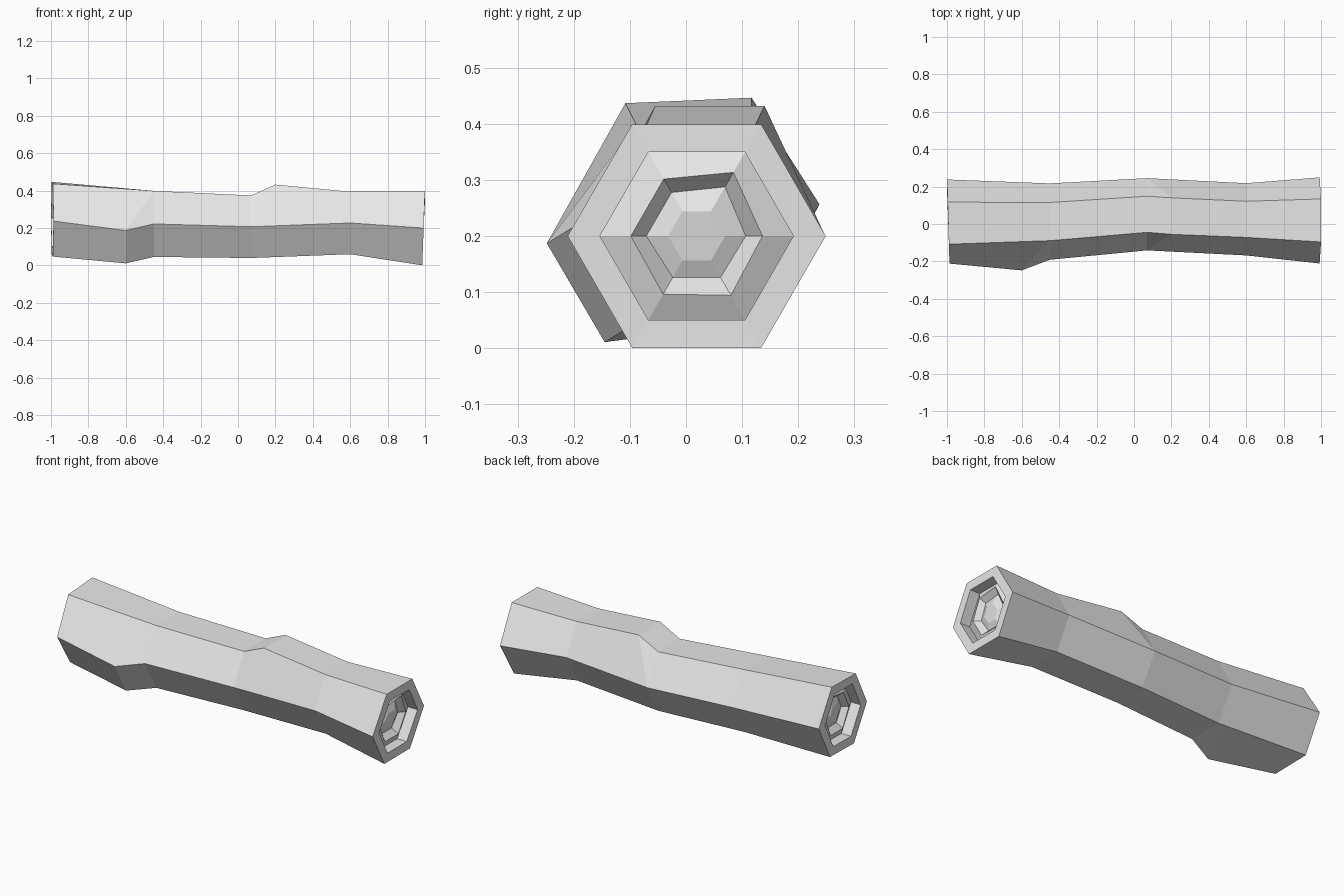
import bpy
import bmesh
from math import cos, sin, pi, radians

cube = bpy.data.objects.get("Cube")
if cube:
    bpy.data.objects.remove(cube, do_unlink=True)

SIDES = 6

# Single pale grey material
grey = bpy.data.materials.new("pale grey")
grey.use_nodes = True
colour = (0.8, 0.8, 0.8, 1.0)
grey.diffuse_color = colour
grey.node_tree.nodes["Principled BSDF"].inputs["Base Color"].default_value = colour


def hexagon(x, y, z, radius, turn=0.0):
    """Cross-section in the y-z plane, starting at the back corner."""
    angles = [i * 2 * pi / SIDES + radians(turn) for i in range(SIDES)]
    return [(x, y + radius * cos(a), z + radius * sin(a)) for a in angles]


def with_knot(ring, corners):
    """Copy a ring, pulling only some corners out into a knot."""
    return [corners.get(i, p) for i, p in enumerate(ring)]


def end_step(rim, scales, depth):
    """Scale each corner of a rim towards its centre and push it along x."""
    centre = [sum(p[k] for p in rim) / SIDES for k in range(3)]
    return [(c[0] + depth,
             centre[1] + (c[1] - centre[1]) * s,
             centre[2] + (c[2] - centre[2]) * s)
            for c, s in zip(rim, scales)]


def end_recess(rim, inward):
    """Stepped growth-ring recess sunk into one end."""
    outer = [0.75] * SIDES
    ridge = [0.51, 0.57, 0.51, 0.51, 0.52, 0.53]
    groove = [0.38, 0.44, 0.39, 0.39, 0.37, 0.37]
    core = [0.22] * SIDES
    steps = [(outer, 0.0), (outer, 0.06), (ridge, 0.035),
             (groove, 0.065), (core, 0.05)]
    return [end_step(rim, scales, inward * depth) for scales, depth in steps]


# Cross-sections along the log, with slightly tilted ends
right_end = [(-1 - 0.03 * (y - 0.24), y, z)
             for x, y, z in hexagon(-1, 0.013, 0.247, 0.225, 2.5)]
right_waist = hexagon(-0.45, 0.013, 0.222, 0.204)
middle = hexagon(0.07, 0.052, 0.207, 0.193)
left_waist = hexagon(0.6, 0.025, 0.227, 0.193)
left_end = [(1 + 0.0375 * (z - 0.4), y, z)
            for x, y, z in hexagon(1, 0.019, 0.2, 0.23)]

# Knots: one low on the front, one across the top
front_knot = with_knot(right_waist, {3: (-0.6, -0.248, 0.187),
                                     4: (-0.6, -0.145, 0.011)})
top_knot = with_knot(middle, {1: (0.2, 0.14, 0.432),
                              2: (0.2, -0.055, 0.432)})

body = [right_end, front_knot, right_waist, middle, top_knot,
        left_waist, left_end]
rings = (end_recess(right_end, 1)[::-1] + body + end_recess(left_end, -1))

# Loft the rings and close both cores
bm = bmesh.new()
loops = [[bm.verts.new(p) for p in ring] for ring in rings]
for a, b in zip(loops, loops[1:]):
    for i in range(SIDES):
        j = (i + 1) % SIDES
        bm.faces.new((a[i], a[j], b[j], b[i]))
bm.faces.new(loops[0])
bm.faces.new(loops[-1])
bmesh.ops.remove_doubles(bm, verts=bm.verts[:], dist=0.0001)
bmesh.ops.recalc_face_normals(bm, faces=bm.faces[:])

mesh = bpy.data.meshes.new("log")
bm.to_mesh(mesh)
bm.free()
mesh.materials.append(grey)
log = bpy.data.objects.new("log", mesh)
bpy.context.scene.collection.objects.link(log)
